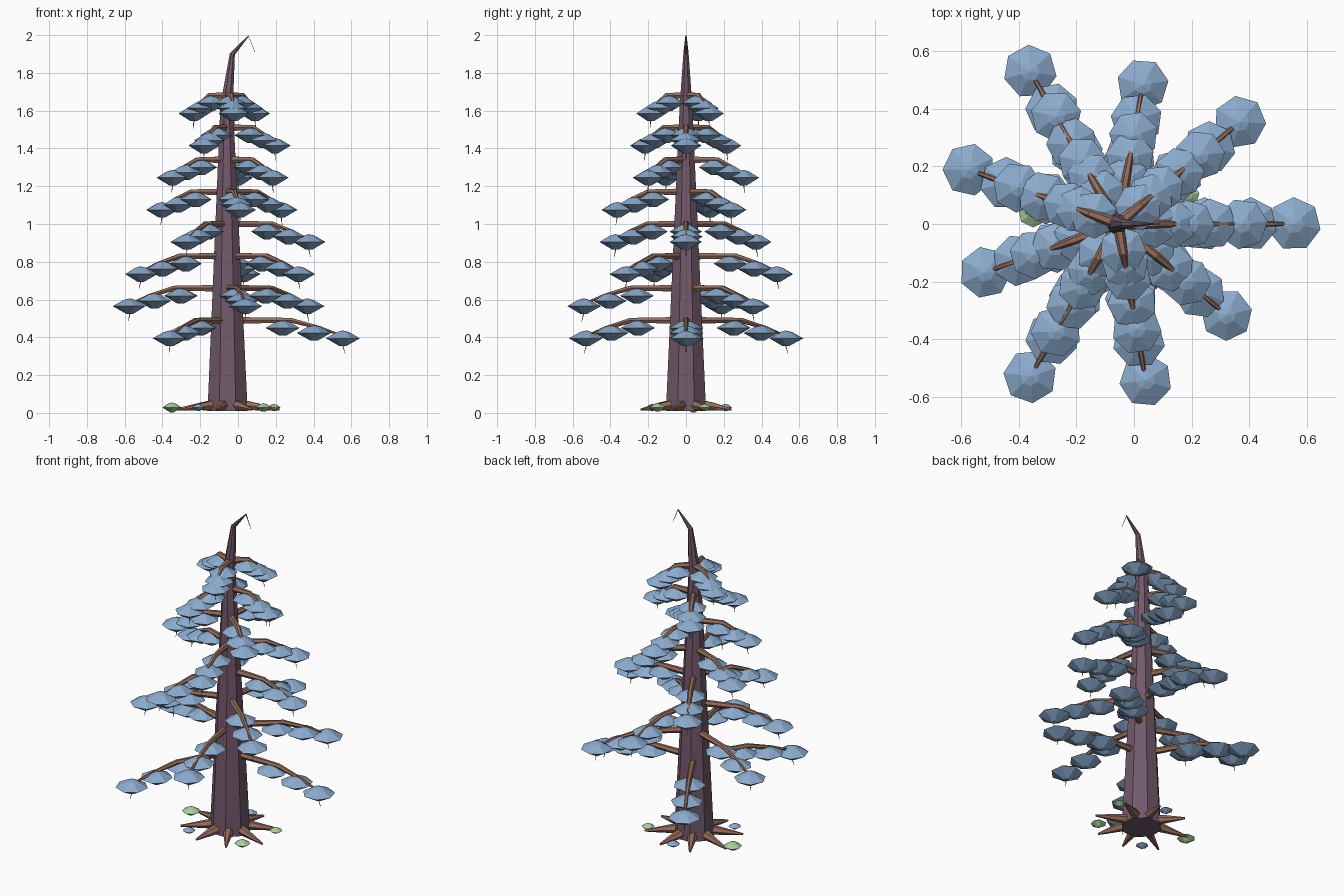
import bpy, bmesh, random
from math import cos, sin, pi, radians
from mathutils import Vector

random.seed(4)
if "Cube" in bpy.data.objects:
    bpy.data.objects.remove(bpy.data.objects["Cube"])


def material(name, rgb):
    m = bpy.data.materials.new(name)
    m.use_nodes = True
    m.diffuse_color = (*rgb, 1)
    m.node_tree.nodes["Principled BSDF"].inputs["Base Color"].default_value = (*rgb, 1)
    return m


BARK = material("purple bark", (0.17, 0.10, 0.145))
WOOD = material("brown wood", (0.30, 0.155, 0.11))
NEEDLE = material("blue needles", (0.26, 0.405, 0.61))
MOSS = material("green moss", (0.41, 0.62, 0.34))


def sweep(bm, points, radii, side, sides, turn=0.0):
    """Tapered tube along a path that lies in the plane perpendicular to side."""
    points = [Vector(p) for p in points]
    rings = []
    for i, (p, r) in enumerate(zip(points, radii)):
        tangent = (points[min(i + 1, len(points) - 1)] - points[max(i - 1, 0)]).normalized()
        up = tangent.cross(side)
        angles = [turn + 2 * pi * k / sides for k in range(sides)]
        rings.append([bm.verts.new(p + r * (cos(a) * side + sin(a) * up)) for a in angles])
    for low, high in zip(rings, rings[1:]):
        for k in range(sides):
            n = (k + 1) % sides
            bm.faces.new((low[k], low[n], high[n], high[k]))
    bm.faces.new(rings[0][::-1])
    bm.faces.new(rings[-1])


def finish(bm, name, mat):
    bmesh.ops.recalc_face_normals(bm, faces=bm.faces)
    mesh = bpy.data.meshes.new(name)
    bm.to_mesh(mesh)
    bm.free()
    mesh.materials.append(mat)
    obj = bpy.data.objects.new(name, mesh)
    bpy.context.collection.objects.link(obj)


def tuft(bm, centre, radius, height):
    """Seven-sided flattened cushion with a small faceted cap."""
    profile = [(-1, 0.2), (0, 1), (0.8, 0.36), (1, 0.02)]
    points = [centre + Vector((0, 0, height * h)) for h, _ in profile]
    sweep(bm, points, [radius * f for _, f in profile], Vector((1, 0, 0)), 7,
          random.uniform(0, 2 * pi))


AXIS = -0.055

# Trunk with a bent top and a thin drooping tip
bm = bmesh.new()
sweep(bm, [(AXIS, 0, 0.01), (-0.06, 0, 1.63), (-0.03, 0, 1.9), (0.055, 0, 1.995), (0.09, 0, 1.91)],
      [0.115, 0.036, 0.015, 0.004, 0.001], Vector((0, 1, 0)), 8, pi / 8)
finish(bm, "trunk", BARK)

# Roots spreading over the ground
bm = bmesh.new()
for k in range(8):
    a = radians(30 + 45 * k)
    out, side = Vector((cos(a), sin(a), 0)), Vector((-sin(a), cos(a), 0))
    reach = 0.235 + 0.05 * abs(cos(a))
    path = [Vector((AXIS, 0, z)) + out * d for d, z in ((0.05, 0.045), (0.14, 0.035), (reach, 0.018))]
    sweep(bm, path, [0.034, 0.024, 0.006], side, 6)
finish(bm, "roots", WOOD)

# Eight whorls of three boughs, each whorl turned and shorter than the one below
for tier in range(8):
    z = 0.495 + 0.17 * tier
    reach = 0.61 - 0.06 * tier
    size = 0.093 - 0.0015 * tier
    wood, leaves = bmesh.new(), bmesh.new()
    for k in range(3):
        a = radians(40 * tier + 120 * k)
        out, side = Vector((cos(a), sin(a), 0)), Vector((-sin(a), cos(a), 0))
        at = lambda f, dz: Vector((AXIS, 0, z + dz)) + out * reach * f
        path = [at(0, -0.005), at(0.55, -0.005), at(0.8, -0.045), at(0.97, -0.08), at(1.02, -0.18)]
        sweep(wood, path, [0.021, 0.015, 0.011, 0.006, 0.001], side, 6)
        for f, dz in ((0.48, -0.045), (0.75, -0.072), (1, -0.1)):
            tuft(leaves, at(f, dz), size, 0.041)
    finish(wood, f"boughs_{tier + 1}", WOOD)
    finish(leaves, f"needle_tufts_{tier + 1}", NEEDLE)

# Low cushions on the ground around the roots
for name, mat, spots in (
        ("moss_clumps", MOSS, ((-0.35, 0.04, 0.052), (0.19, 0.10, 0.037), (0.135, -0.15, 0.045))),
        ("fallen_tufts", NEEDLE, ((-0.21, -0.18, 0.036), (-0.06, 0.21, 0.038)))):
    bm = bmesh.new()
    for x, y, r in spots:
        tuft(bm, Vector((x, y, 0.029)), r, r * 0.5)
    finish(bm, name, mat)
